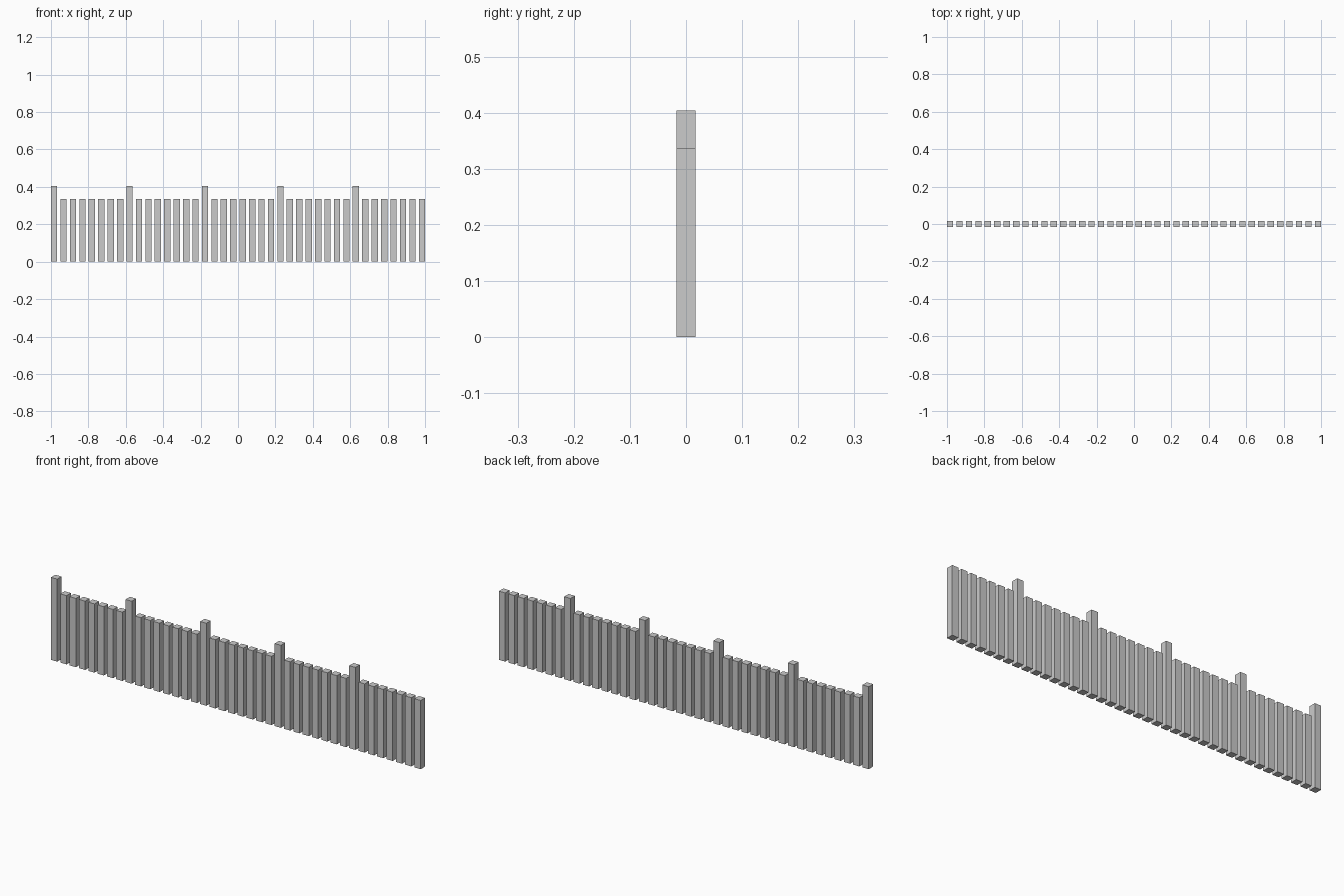
import bpy

if "Cube" in bpy.data.objects:
    bpy.data.objects.remove(bpy.data.objects["Cube"])

COUNT = 40                       # posts in the row
W = 2 / (1.5 * (COUNT - 1) + 1)  # post width; gaps are half a width
PITCH = 1.5 * W


def add_post(name, x, height):
    bpy.ops.mesh.primitive_cube_add(size=1, location=(x, 0, height / 2))
    post = bpy.context.object
    post.name = name
    post.scale = (W, W, height)
    bpy.ops.object.transform_apply(location=False, rotation=False, scale=True)
    return post


# Row of square posts, every eighth one taller
for i in range(COUNT):
    x = -1 + W / 2 + i * PITCH
    if i % 8 == 0:
        add_post(f"tall_post_{i:02d}", x, 12 * W)
    else:
        add_post(f"short_post_{i:02d}", x, 10 * W)
